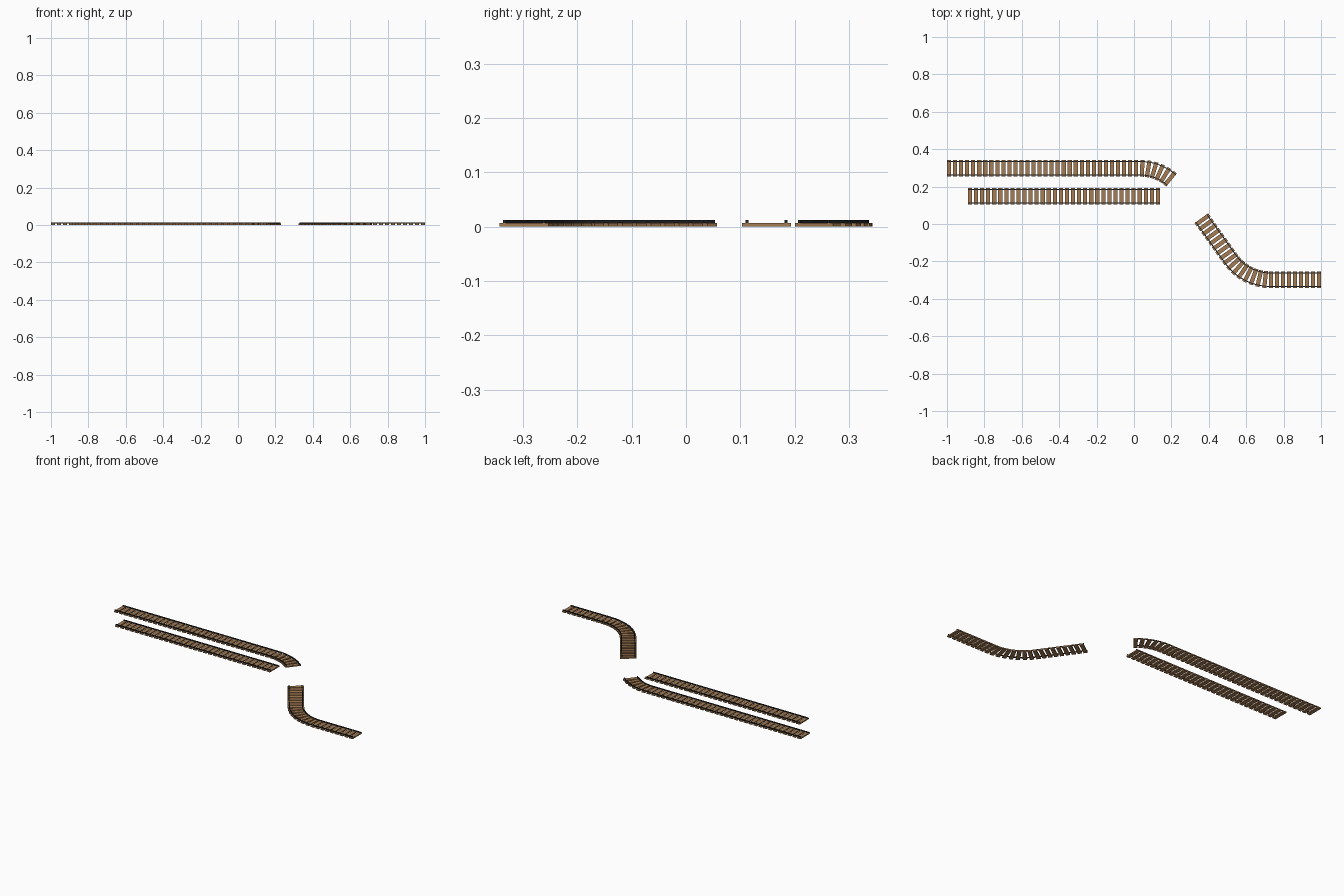
import bpy, bmesh
from math import sin, cos, radians
from mathutils import Vector

if "Cube" in bpy.data.objects:
    bpy.data.objects.remove(bpy.data.objects["Cube"])

GAUGE, RAIL_W, RAIL_TOP = 0.072, 0.005, 0.012
TIE_LEN, TIE_W, TIE_H, PITCH = 0.09, 0.022, 0.007, 0.0325


def material(name, color):
    m = bpy.data.materials.new(name)
    m.diffuse_color = (*color, 1)
    m.use_nodes = True
    m.node_tree.nodes["Principled BSDF"].inputs["Base Color"].default_value = m.diffuse_color
    return m


wood = material("wood", (0.37, 0.2, 0.085))
steel = material("dark_steel", (0.02, 0.02, 0.02))


def locate(start, heading, segments, s):
    """Position and heading at distance s; segments are (length, turn angle)."""
    p, h = Vector((*start, 0)), heading
    for length, turn in segments:
        d = min(s, length)
        k = turn / length
        if k:
            p += Vector((sin(h + k * d) - sin(h), cos(h) - cos(h + k * d), 0)) / k
        else:
            p += Vector((cos(h), sin(h), 0)) * d
        h += k * d
        s -= d
        if s <= 1e-9:
            break
    return p, h


def finish(bm, name, mat):
    bmesh.ops.recalc_face_normals(bm, faces=bm.faces)
    me = bpy.data.meshes.new(name)
    bm.to_mesh(me)
    bm.free()
    me.materials.append(mat)
    bpy.context.collection.objects.link(bpy.data.objects.new(name, me))


def sweep(bm, frames, lo, hi, z0, z1):
    """Box profile between side offsets lo..hi carried along the frames."""
    rings = []
    for p, h in frames:
        side = Vector((-sin(h), cos(h), 0))
        rings.append([bm.verts.new(p + side * o + Vector((0, 0, z)))
                      for o, z in ((lo, z0), (hi, z0), (hi, z1), (lo, z1))])
    for a, b in zip(rings, rings[1:]):
        for i in range(4):
            j = (i + 1) % 4
            bm.faces.new((a[i], a[j], b[j], b[i]))
    bm.faces.new(rings[0])
    bm.faces.new(rings[-1][::-1])


def track(name, start, heading, segments):
    total = sum(l for l, _ in segments)
    # rails: ring stations only where the path bends
    stations, s = [0.0], 0.0
    for length, turn in segments:
        n = 10 if turn else 1
        stations += [s + length * (i + 1) / n for i in range(n)]
        s += length
    frames = [locate(start, heading, segments, d) for d in stations]
    bm = bmesh.new()
    for sgn in (-1, 1):
        c = sgn * GAUGE / 2
        sweep(bm, frames, c - RAIL_W / 2, c + RAIL_W / 2, TIE_H, RAIL_TOP)
    finish(bm, name + "_rails", steel)
    # ties: evenly spaced planks across the path
    bm = bmesh.new()
    n = round((total - TIE_W) / PITCH)
    for i in range(n + 1):
        p, h = locate(start, heading, segments, TIE_W / 2 + (total - TIE_W) * i / n)
        t = Vector((cos(h), sin(h), 0)) * TIE_W / 2
        sweep(bm, [(p - t, h), (p + t, h)], -TIE_LEN / 2, TIE_LEN / 2, 0, TIE_H)
    finish(bm, name + "_ties", wood)


a, c = radians(41.5), radians(54.5)
track("back_track", (-1, 0.298), 0, [(1.035, 0), (0.25 * a, -a)])
track("siding_track", (-0.888, 0.148), 0, [(1.027, 0)])
track("front_track", (0.36, 0.031), -c, [(0.27, 0), (0.26 * c, c), (0.271, 0)])
